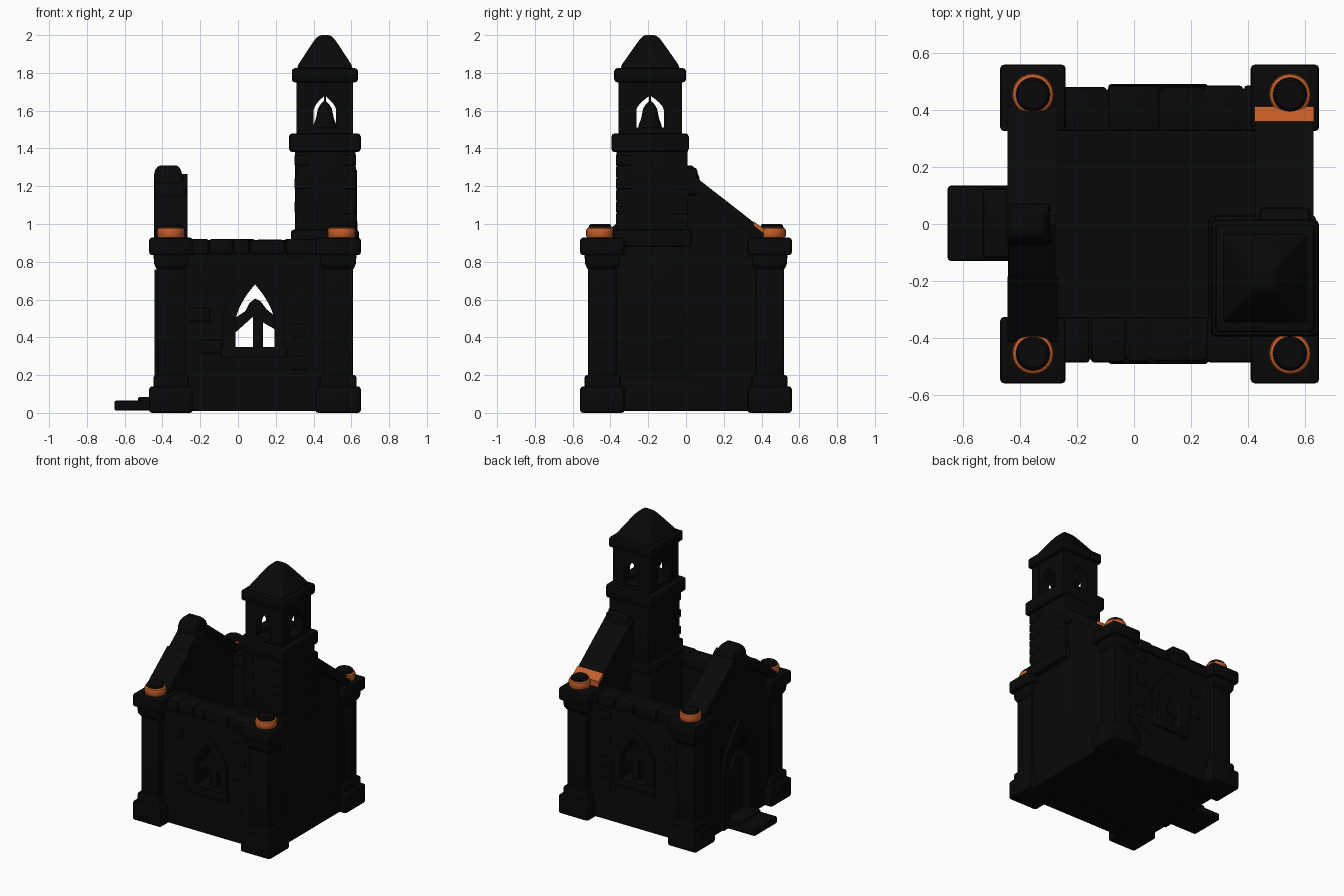
import bpy, bmesh, math, random
from mathutils import Matrix

if "Cube" in bpy.data.objects:
    bpy.data.objects.remove(bpy.data.objects["Cube"])
random.seed(4)

def material(name, col):
    m = bpy.data.materials.new(name)
    m.diffuse_color = (*col, 1)
    m.use_nodes = True
    m.node_tree.nodes["Principled BSDF"].inputs["Base Color"].default_value = m.diffuse_color
    return m

BLACK = material("charred stone", (0.0025, 0.0025, 0.0025))
ORANGE = material("rust orange", (0.55, 0.11, 0.022))

def finish(name, bm, bevel=0.0, mats=(BLACK,)):
    bmesh.ops.recalc_face_normals(bm, faces=bm.faces)
    if bevel:
        bmesh.ops.bevel(bm, geom=bm.edges[:], offset=bevel, segments=2,
                        profile=0.5, affect='EDGES', clamp_overlap=True)
    me = bpy.data.meshes.new(name)
    bm.to_mesh(me)
    bm.free()
    for m in mats:
        me.materials.append(m)
    ob = bpy.data.objects.new(name, me)
    bpy.context.collection.objects.link(ob)
    return ob

def box(name, x, y, z, bevel=0.012):
    bm = bmesh.new()
    bmesh.ops.create_cube(bm, size=1)
    for v in bm.verts:
        v.co = [(a + b) / 2 + c * (b - a) for (a, b), c in zip((x, y, z), v.co)]
    return finish(name, bm, bevel)

def stack(name, cx, cy, sections, bevel=0.008):
    """Square sections (z, half x, half y) joined from bottom to top."""
    bm = bmesh.new()
    rings = [[bm.verts.new((cx + sx * hx, cy + sy * hy, z))
              for sx, sy in ((-1, -1), (1, -1), (1, 1), (-1, 1))] for z, hx, hy in sections]
    for a, b in zip(rings, rings[1:]):
        for i in range(4):
            bm.faces.new((a[i], a[(i + 1) % 4], b[(i + 1) % 4], b[i]))
    bm.faces.new(rings[0][::-1])
    bm.faces.new(rings[-1])
    return finish(name, bm, bevel)

def lathe(name, cx, cy, prof, n=24, orange_below=None):
    bm = bmesh.new()
    rings = [[bm.verts.new((cx + r * math.cos(2 * math.pi * i / n),
                            cy + r * math.sin(2 * math.pi * i / n), z)) for i in range(n)]
             for r, z in prof]
    for a, b in zip(rings, rings[1:]):
        for i in range(n):
            f = bm.faces.new((a[i], a[(i + 1) % n], b[(i + 1) % n], b[i]))
            if orange_below and f.calc_center_median().z < orange_below:
                f.material_index = 1
            f.smooth = True
    bm.faces.new(rings[0][::-1])
    bm.faces.new(rings[-1])
    return finish(name, bm, 0, (BLACK, ORANGE))

def plate(name, loops, axis, a, b):
    """Outline with holes, extruded along 'y' (points x,z) or 'x' (points y,z) from a to b."""
    cu = bpy.data.curves.new(name, 'CURVE')
    cu.dimensions, cu.fill_mode, cu.extrude = '2D', 'BOTH', abs(b - a) / 2
    for pts in loops:
        s = cu.splines.new('POLY')
        s.points.add(len(pts) - 1)
        s.use_cyclic_u = True
        for p, (u, v) in zip(s.points, pts):
            p.co = (u, v, 0, 1)
    tmp = bpy.data.objects.new(name + "_curve", cu)
    bpy.context.collection.objects.link(tmp)
    me = bpy.data.meshes.new_from_object(tmp.evaluated_get(bpy.context.evaluated_depsgraph_get()))
    bpy.data.objects.remove(tmp)
    bpy.data.curves.remove(cu)
    mid = (a + b) / 2
    if axis == 'y':
        me.transform(Matrix(((1, 0, 0, 0), (0, 0, -1, mid), (0, 1, 0, 0), (0, 0, 0, 1))))
    else:
        me.transform(Matrix(((0, 0, 1, mid), (1, 0, 0, 0), (0, 1, 0, 0), (0, 0, 0, 1))))
    me.materials.clear()
    me.materials.append(BLACK)
    ob = bpy.data.objects.new(name, me)
    bpy.context.collection.objects.link(ob)
    return ob

def rect(u0, u1, v0, v1):
    return [(u0, v0), (u1, v0), (u1, v1), (u0, v1)]

def arch(c, hw, z0, zs, za, n=8):
    """Pointed arch outline."""
    side = [(hw * (1 - (i / n) ** 1.7), zs + (za - zs) * i / n) for i in range(n)]
    return ([(c - hw, z0), (c + hw, z0)] + [(c + x, z) for x, z in side] + [(c, za)]
            + [(c - x, z) for x, z in reversed(side)])

# Corner pillars: base, lower base, shaft, two-step capital and orange finial
for cx, hx in ((-0.355, 0.115), (0.53, 0.12)):
    for sy, side in ((-1, "front"), (1, "back")):
        cy = sy * 0.443
        def block(part, d, z0, z1, b=0.01):
            box(side + part, (cx - hx + d, cx + hx - d), (cy - .117 + d, cy + .117 - d), (z0, z1), b)
        block("_pillar_base", 0, 0, .14, .014)
        block("_pillar_lower_base", .022, .1, .2, .014)
        block("_pillar_shaft", .042, .15, .9, .006)
        stack(side + "_pillar_collar", cx, cy, [(.76, hx - .04, .077), (.785, hx - .027, .09),
                                                (.86, hx - .02, .097)], .004)
        block("_pillar_capital", 0, .835, .928, .014)
        fx = -0.355 if cx < 0 else 0.548
        lathe(side + "_finial", fx, sy * 0.455,
              [(.064, .92), (.073, .935), (.074, .965), (.070, .976), (.06, .982),
               (.059, .992), (.05, 1.0)], orange_below=0.981)

# Front and back walls with traceried windows
for s, side in ((-1, "front"), (1, "back")):
    hole = arch(.09, .103, .35, .48, .68)
    plate(side + "_wall", [rect(-.38, .56, .01, .915), hole], 'y', s * .472, s * .33)
    plate(side + "_window_frame", [arch(.085, .165, .29, .52, .75), hole], 'y', s * .488, s * .46)
    box(side + "_window_sill", (-.09, .26), sorted((s * .491, s * .46)), (.29, .345), .008)
    plate(side + "_mullion", [rect(.08, .132, .34, .55)], 'y', s * .44, s * .39)
    plate(side + "_tracery", [[(-.02, .42), (.08, .51), (.1, .52), (.13, .48), (.2, .52),
                               (.2, .44), (.21, .5), (.15, .55), (.12, .59), (.09, .605), (.06, .58),
                               (.04, .54), (-.02, .5)]], 'y', s * .44, s * .39)
    # Loose coping stones along the wall top
    x = -.26
    while x < .40:
        w = min(random.uniform(.08, .2), .43 - x)
        d = random.uniform(0, .008)
        box(side + "_coping", (x, x + w - .004), sorted((s * (.488 - d), s * .326)),
            (.84, .922 - d))
        x += w
    # Raised wall stones
    for i in range(7):
        x, z = random.choice((-.26, -.2, .28, .32)), .23 + .085 * i
        box(side + "_stone", (x, x + random.uniform(.07, .12)),
            sorted((s * .476, s * .46)), (z, z + .07), .004)

# Left gable wall with doorway and broken door
door = arch(0, .125, .05, .42, .66)
plate("left_gable_wall", [[(-.42, .01), (.42, .01), (.42, .92), (0, 1.23), (-.42, .92)], door],
      'x', -.42, -.275)
plate("door_frame", [arch(0, .19, .02, .45, .76), door], 'x', -.443, -.40)
plate("door", [[(-.13, .05), (.13, .05), (.13, .38), (.07, .44), (.02, .36), (-.05, .45),
                (-.13, .42)]], 'x', -.37, -.335)
box("lower_step", (-.655, -.42), (-.13, .135), (.012, .065))
box("upper_step", (-.53, -.40), (-.12, .125), (.03, .085))

# Right wall rising to the tower
plate("right_gable_wall", [[(-.42, .01), (.42, .01), (.42, .92), (0, 1.26), (-.1, 1.26),
                            (-.1, .92), (-.42, .92)]], 'x', .43, .60)
box("right_plinth", (.55, .608), (-.38, .38), (.01, .17), .006)

# Sloping gable copings
def coping(name, x0, x1, ends, t=0.075):
    (y0, z0), (y1, z1) = ends
    return plate(name, [[(y0, z0 - t), (y1, z1 - t), (y1, z1), (y0, z0)]], 'x', x0, x1)

coping("left_back_coping", -.445, -.268, ((.03, 1.265), (.415, .965)))
coping("left_front_coping_upper", -.44, -.285, ((-.03, 1.25), (-.18, 1.135)))
coping("left_front_coping_lower", -.445, -.268, ((-.185, 1.145), (-.415, .965)))
right = coping("right_back_coping", .425, .63, ((0, 1.285), (.41, .965)))
right.data.materials.append(ORANGE)
for p in right.data.polygons:          # orange lower end
    if p.center.y > .405:
        p.material_index = 1
plate("coping_orange_foot", [[(.36, .99), (.413, .95), (.413, .973), (.36, 1.013)]],
      'x', .424, .632).data.materials[0] = ORANGE
stack("left_peak_stone", -.37, 0, [(1.12, .075, .085), (1.25, .075, .07), (1.285, .07, .055),
                                   (1.31, .05, .035)], .01)
box("right_peak_stone", (.44, .62), (-.02, .06), (1.15, 1.30), .02)

# Floor inside
box("floor", (-.32, .5), (-.36, .36), (.012, .06), 0)

# Bell tower
TX, TY = .46, -.19
box("tower_base", (.262, .60), (-.39, .03), (.01, .9))
box("tower_ledge", (.28, .64), (-.39, .03), (.88, .97), .015)
box("tower_shaft", (.303, .623), (-.368, .008), (.95, 1.40))
box("tower_middle_band", (.27, .65), (-.395, .015), (1.38, 1.48), .018)
for i in range(6):
    z = 1.0 + .062 * i
    x = .299 if i % 2 else .54
    box("tower_stone", (x, x + .085), (-.371, -.3), (z, z + .055), .004)
    y = -.371 if i % 2 else -.074
    box("tower_stone", (.56, .626), (y, y + .085), (z, z + .055), .004)

# Belfry walls with pointed openings
for s in (-1, 1):
    plate("belfry_wall", [rect(TX - .15, TX + .15, 1.47, 1.77), arch(TX, .06, 1.51, 1.6, 1.68)],
          'y', TY + s * .168, TY + s * .1)
    plate("belfry_side_wall", [rect(TY - .165, TY + .165, 1.47, 1.77),
                               arch(TY, .073, 1.51, 1.6, 1.68)], 'x', TX + s * .148, TX + s * .08)
lathe("bell", TX, TY, [(.064, 1.50), (.06, 1.525), (.047, 1.56), (.037, 1.61), (.022, 1.635),
                       (.006, 1.65), (.006, 1.76)], 20)
box("tower_top_band", (.285, .635), (-.38, 0), (1.75, 1.825), .016)
stack("tower_roof", TX, TY, [(1.81, .148, .158), (1.84, .143, .152), (1.94, .078, .082),
                             (1.98, .05, .053), (2.0, .028, .03)], .01)

# Smooth shading with sharp edges on all parts
bpy.ops.object.select_all(action='DESELECT')
for ob in bpy.context.scene.objects:
    ob.select_set(True)
    bpy.context.view_layer.objects.active = ob
bpy.ops.object.shade_smooth_by_angle(angle=math.radians(35))
